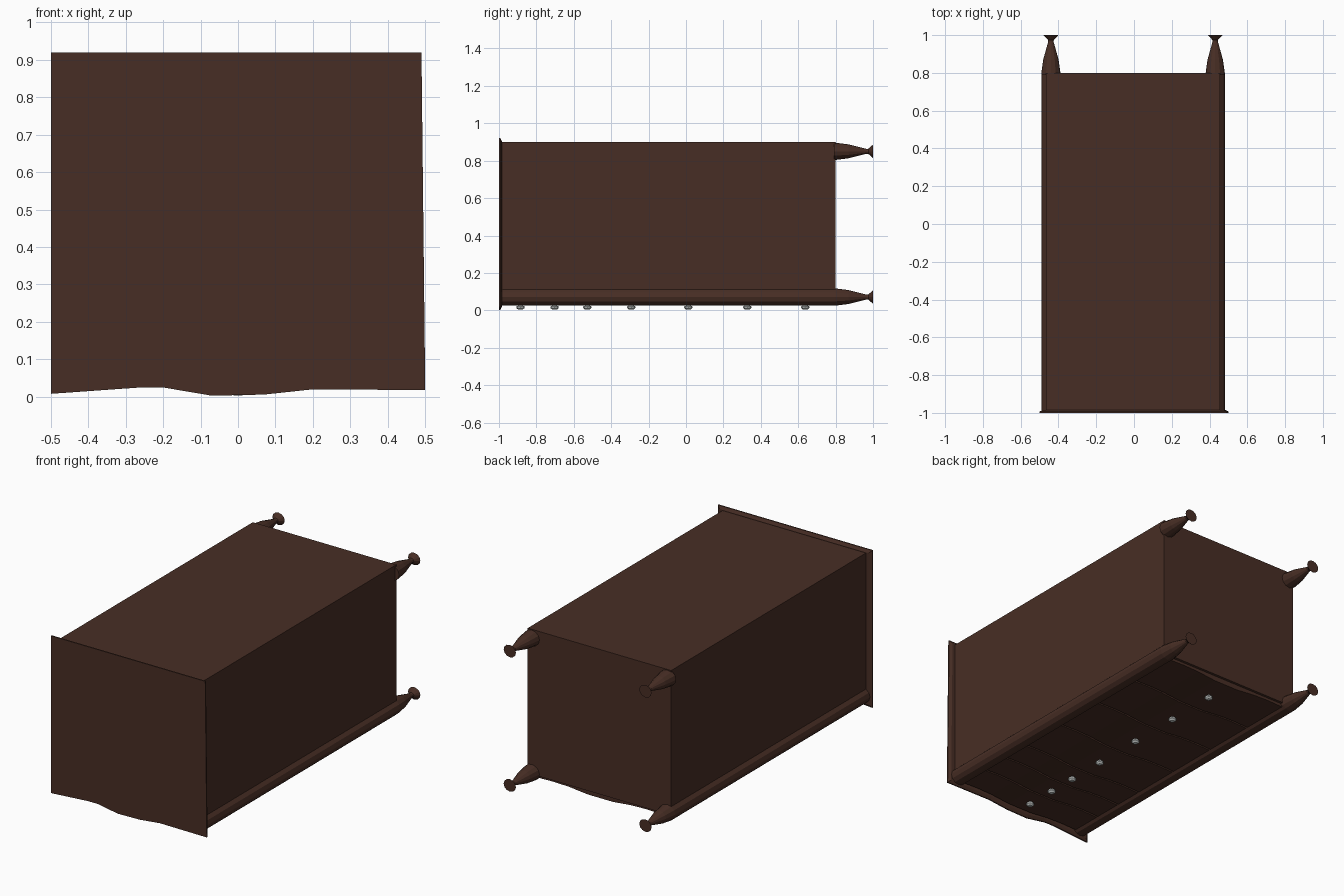
import bpy, bmesh, math

if "Cube" in bpy.data.objects:
    bpy.data.objects.remove(bpy.data.objects["Cube"])


def material(name, rgb):
    m = bpy.data.materials.new(name)
    m.diffuse_color = (*rgb, 1)
    m.use_nodes = True
    m.node_tree.nodes["Principled BSDF"].inputs["Base Color"].default_value = m.diffuse_color
    return m


WOOD = material("dark brown wood", (0.064, 0.027, 0.018))
METAL = material("pale metal", (0.60, 0.63, 0.62))


def make(name, bm, mat):
    bmesh.ops.recalc_face_normals(bm, faces=bm.faces)
    me = bpy.data.meshes.new(name)
    bm.to_mesh(me)
    bm.free()
    me.materials.append(mat)
    ob = bpy.data.objects.new(name, me)
    bpy.context.collection.objects.link(ob)
    return ob


def loft(name, rings, mat):
    """Skin a list of equal-length point rings and cap both ends."""
    bm = bmesh.new()
    loops = [[bm.verts.new(p) for p in r] for r in rings]
    n = len(loops[0])
    for a, b in zip(loops, loops[1:]):
        for i in range(n):
            bm.faces.new((a[i], a[(i + 1) % n], b[(i + 1) % n], b[i]))
    bm.faces.new(loops[0])
    bm.faces.new(loops[-1])
    return make(name, bm, mat)


def box(name, x0, x1, y0, y1, z0, z1):
    return loft(name, [[(x0, y, z0), (x1, y, z0), (x1, y, z1), (x0, y, z1)]
                       for y in (y0, y1)], WOOD)


def turned(name, cx, cz, profile, sides=12):
    """Turned part along y; profile is (y, radius)."""
    rings = []
    for y, r in profile:
        rings.append([(cx + 1.1 * r * math.cos(t), y, cz + r * math.sin(t))
                      for t in (2 * math.pi * i / sides for i in range(sides))])
    return loft(name, rings, WOOD)


# carcass, back and sides
box("carcass", -0.465, 0.455, -0.985, 0.8, 0.06, 0.9)

# top board with wavy front edge and sloped underside
edge = [(-0.5, 0.008), (-0.26, 0.025), (-0.2, 0.025), (-0.07, 0.003),
        (0.07, 0.006), (0.2, 0.02), (0.5, 0.018), (0.49, 0.92), (-0.5, 0.92)]
loft("top_board", [[(x, -1.0, z) for x, z in edge],
                   [(x, -0.993, z) for x, z in edge],
                   [(x * 0.965, -0.984, 0.46 + (z - 0.46) * 0.965) for x, z in edge]], WOOD)

# corner columns running into front legs, and plain back legs
leg = [(0.8, 0.046), (0.87, 0.037), (0.965, 0.013), (0.975, 0.014), (1.0, 0.036)]
for side, cx in (("left", -0.44), ("right", 0.43)):
    turned("front_leg_column_" + side, cx, 0.071, [(-0.985, 0.046)] + leg)
    turned("back_leg_" + side, cx, 0.85, [(0.79, 0.046)] + leg)

# serpentine drawer fronts, each with one knob
bounds = [-0.98, -0.79, -0.615, -0.44, -0.145, 0.17, 0.485, 0.79]
wave = [(-0.4, 0.042), (-0.3, 0.045), (-0.2, 0.042), (-0.08, 0.03),
        (0.08, 0.03), (0.2, 0.042), (0.3, 0.045), (0.4, 0.042)]
for k, (y0, y1) in enumerate(zip(bounds, bounds[1:])):
    ring = wave + [(0.4, 0.08), (-0.4, 0.08)]
    loft("drawer_%d" % (k + 1), [[(x, y, z) for x, z in ring]
                                 for y in (y0 + 0.005, y1 - 0.005)], WOOD)
    yc = (y0 + y1) / 2
    knob = [(0.034, 0.012), (0.026, 0.010), (0.021, 0.022), (0.012, 0.022), (0.004, 0.012)]
    loft("knob_%d" % (k + 1),
         [[(r * math.cos(math.pi * i / 4), yc + r * math.sin(math.pi * i / 4), z)
           for i in range(8)] for z, r in knob], METAL)
